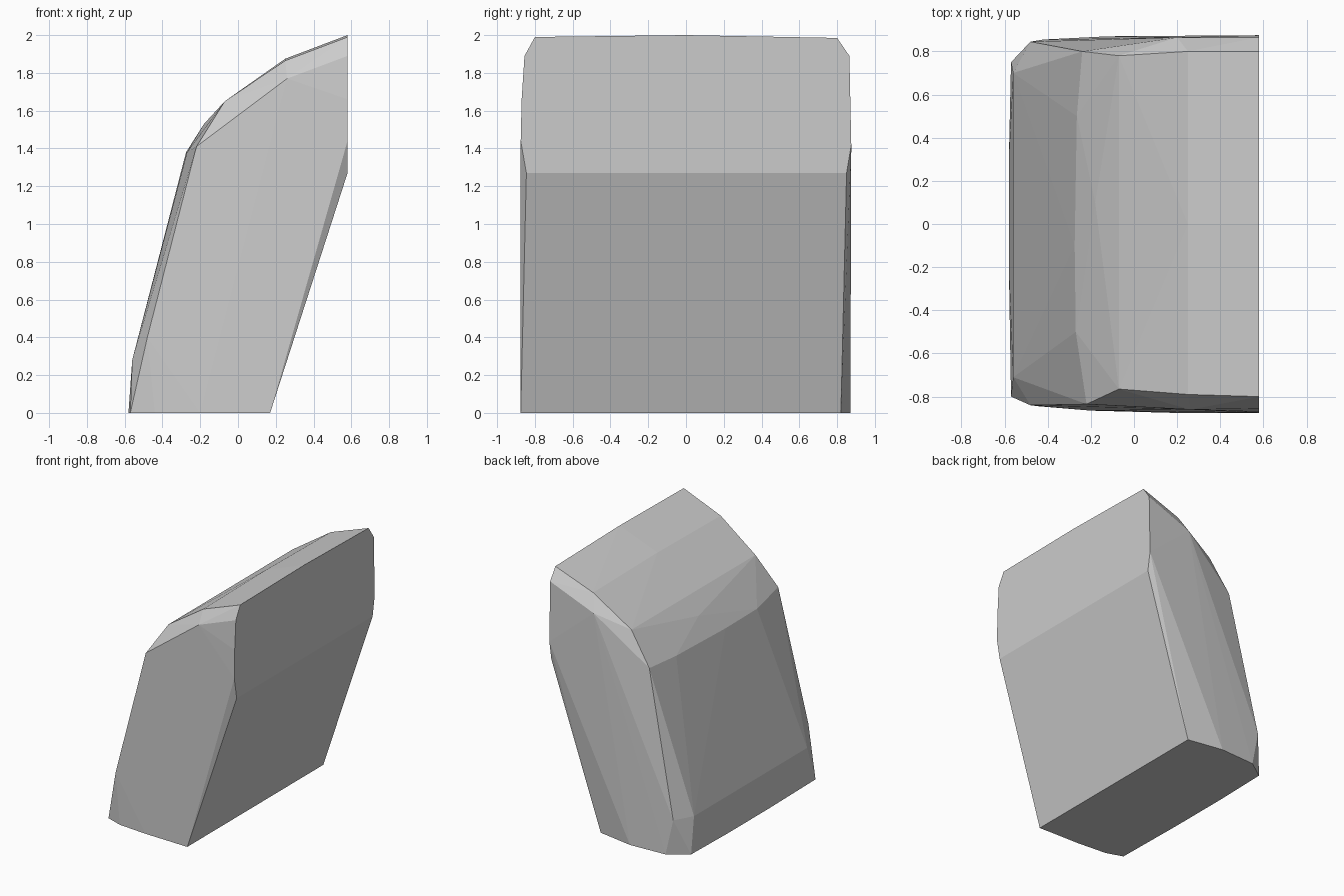
import bpy, bmesh

# Corner points of the leaning padded block, as outlines (x, y, z)
base = [(0.17, -0.875, 0), (-0.2, -0.865, 0), (-0.44, -0.845, 0), (-0.57, -0.8, 0),
        (-0.58, -0.2, 0), (-0.58, 0.3, 0), (-0.57, 0.75, 0), (-0.42, 0.855, 0),
        (-0.12, 0.87, 0), (0.17, 0.82, 0)]
cut_face = [(0.58, y, z) for y, z in (
    (-0.845, 1.27), (-0.875, 1.44), (-0.87, 1.66), (-0.855, 1.89), (-0.8, 1.99),
    (0, 2.0), (0.8, 1.985), (0.865, 1.89), (0.875, 1.42), (0.85, 1.27))]
# Curved top and leaning outer side
top = [(0.25, -0.79, 1.865), (0.25, 0, 1.875), (0.25, 0.8, 1.865),
       (0.26, -0.86, 1.77), (0.2, 0.865, 1.74),
       (-0.07, -0.765, 1.65), (-0.07, 0, 1.65), (-0.07, 0.78, 1.65)]
outer = [(-0.22, -0.835, 1.41), (-0.27, -0.5, 1.38), (-0.275, -0.1, 1.38),
         (-0.265, 0.5, 1.39), (-0.24, 0.8, 1.4), (-0.18, 0.1, 1.53),
         (-0.56, -0.71, 0.28), (-0.563, 0, 0.28), (-0.56, 0.7, 0.28),
         (-0.48, -0.84, 0.4), (-0.48, 0.845, 0.28)]

# Wrap the points into one faceted solid
bm = bmesh.new()
for p in base + cut_face + top + outer:
    bm.verts.new(p)
res = bmesh.ops.convex_hull(bm, input=bm.verts[:])
loose = [v for v in bm.verts if not v.link_faces]
bmesh.ops.delete(bm, geom=loose, context='VERTS')
bmesh.ops.dissolve_limit(bm, angle_limit=0.01, verts=bm.verts[:], edges=bm.edges[:])
bmesh.ops.recalc_face_normals(bm, faces=bm.faces[:])
mesh = bpy.data.meshes.new("leaning_block")
bm.to_mesh(mesh)
bm.free()

# Single grey colour
grey = bpy.data.materials.new("light grey")
grey.diffuse_color = (0.6, 0.6, 0.6, 1)
mesh.materials.append(grey)
block = bpy.data.objects.new("leaning_block", mesh)
bpy.context.collection.objects.link(block)
